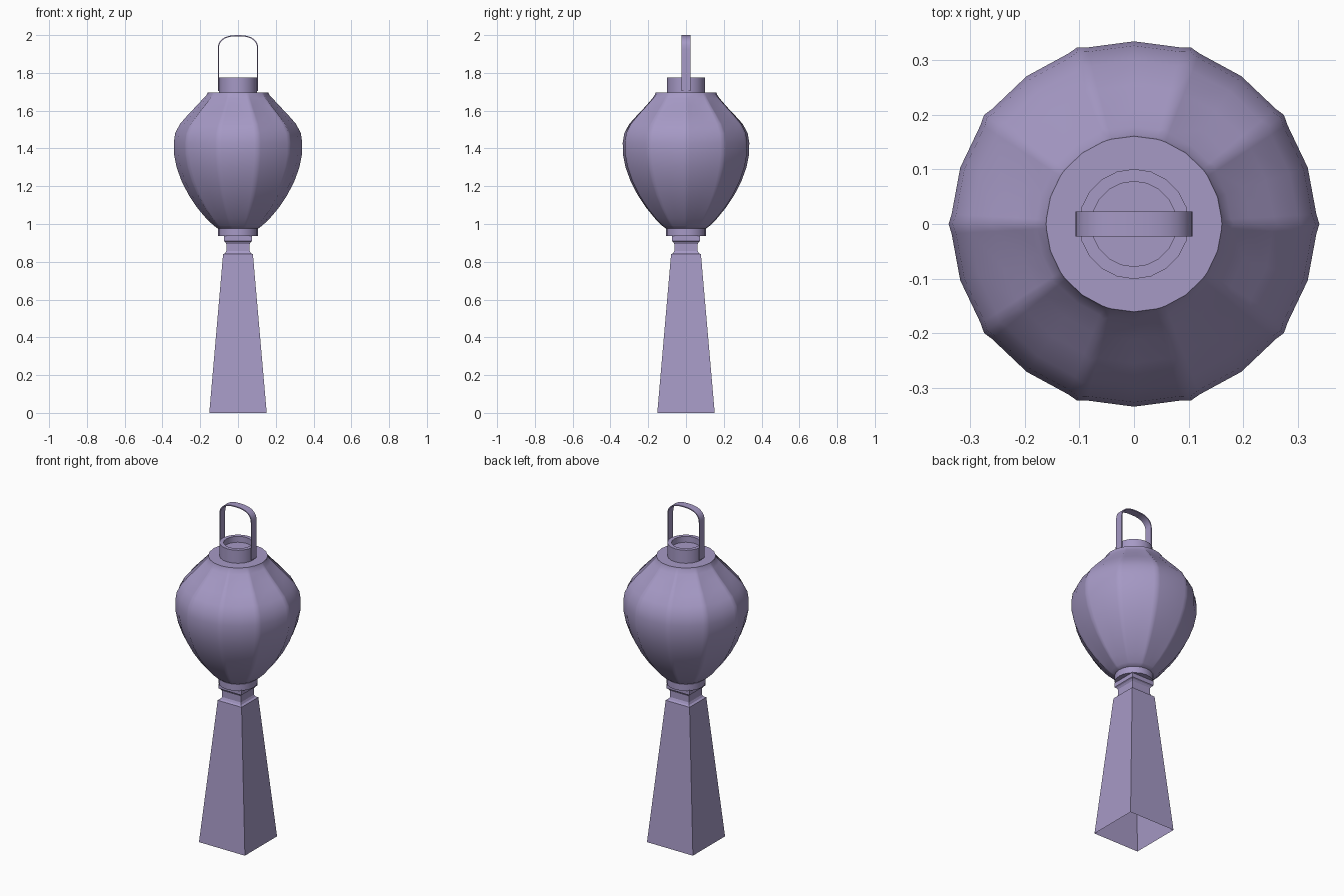
import bpy, bmesh, math
from math import pi, cos, sin, radians

if "Cube" in bpy.data.objects:
    bpy.data.objects.remove(bpy.data.objects["Cube"])

# Muted purple used for every part
purple = bpy.data.materials.new("muted_purple")
purple.diffuse_color = (0.38, 0.32, 0.56, 1)
purple.use_nodes = True
purple.node_tree.nodes["Principled BSDF"].inputs["Base Color"].default_value = purple.diffuse_color


def skin(name, rings, cap_bottom=True, cap_top=True, smooth=None):
    """Join equally sized closed rings of points, listed bottom to top."""
    bm = bmesh.new()
    rows = [[bm.verts.new(p) for p in ring] for ring in rings]
    n = len(rows[0])
    for a, b in zip(rows, rows[1:]):
        for i in range(n):
            j = (i + 1) % n
            bm.faces.new((a[i], a[j], b[j], b[i]))
    if cap_bottom:
        bm.faces.new(rows[0][::-1])
    if cap_top:
        bm.faces.new(rows[-1])
    me = bpy.data.meshes.new(name)
    bm.to_mesh(me)
    bm.free()
    me.materials.append(purple)
    ob = bpy.data.objects.new(name, me)
    bpy.context.collection.objects.link(ob)
    if smooth:
        bpy.ops.object.select_all(action='DESELECT')
        ob.select_set(True)
        bpy.context.view_layer.objects.active = ob
        bpy.ops.object.shade_smooth_by_angle(angle=radians(smooth))
    return ob


def round_ring(r, z, n=20):
    return [(r * cos(2 * pi * i / n), r * sin(2 * pi * i / n), z) for i in range(n)]


def square_ring(h, z):
    return [(-h, -h, z), (h, -h, z), (h, h, z), (-h, h, z)]


# Ribbed lantern body: ten panels, each with a narrow raised rib
def ribbed_ring(r, z, rib):
    ring = []
    for k in range(10):
        for deg, off in ((-3, 0), (0, rib), (3, 0), (18, 0)):
            a = radians(36 * k + deg)
            ring.append(((r + off) * cos(a), (r + off) * sin(a), z))
    return ring


body = [(0.105, 0.975, 0), (0.125, 0.99, .002), (0.165, 1.03, .004),
        (0.21, 1.085, .005), (0.254, 1.15, .005), (0.293, 1.225, .005),
        (0.32, 1.30, .005), (0.334, 1.37, .005), (0.335, 1.43, .005),
        (0.327, 1.48, .006), (0.30, 1.53, .007), (0.255, 1.58, .008),
        (0.212, 1.625, .008), (0.178, 1.665, .005), (0.164, 1.685, .001),
        (0.161, 1.697, 0)]
skin("lantern_body", [ribbed_ring(*p) for p in body], smooth=70)

# Collars above and below the body
skin("bottom_collar", [round_ring(0.105, 0.936), round_ring(0.105, 0.982)], smooth=40)
skin("top_collar", [round_ring(r, z) for r, z in
                    ((0.101, 1.69), (0.101, 1.775), (0.078, 1.775), (0.078, 1.74))],
     smooth=40)

# Carrying handle: a flat strip bent into a rounded arch
path = [(0.104, 1.705)]
for i in range(17):
    t = pi * i / 16
    c, s = cos(t), sin(t)
    path.append((0.104 * math.copysign(abs(c) ** 0.8, c), 1.925 + 0.072 * abs(s) ** 0.8))
path.append((-0.104, 1.705))
rings = []
for i, (x, z) in enumerate(path):
    x0, z0 = path[max(i - 1, 0)]
    x1, z1 = path[min(i + 1, len(path) - 1)]
    d = math.hypot(x1 - x0, z1 - z0)
    nx, nz = (z1 - z0) / d * 0.003, -(x1 - x0) / d * 0.003
    rings.append([(x + s * nx, y, z + s * nz)
                  for s, y in ((-1, -.023), (-1, .023), (1, .023), (1, -.023))])
skin("handle", rings, smooth=40)

# Square tassel, open underneath, with a stepped knot on top
skin("tassel", [square_ring(h, z) for h, z in
                ((0.152, 0), (0.079, 0.84), (0.068, 0.846), (0.062, 0.858),
                 (0.062, 0.895), (0.068, 0.905), (0.075, 0.91), (0.075, 0.94))],
     cap_bottom=False)
